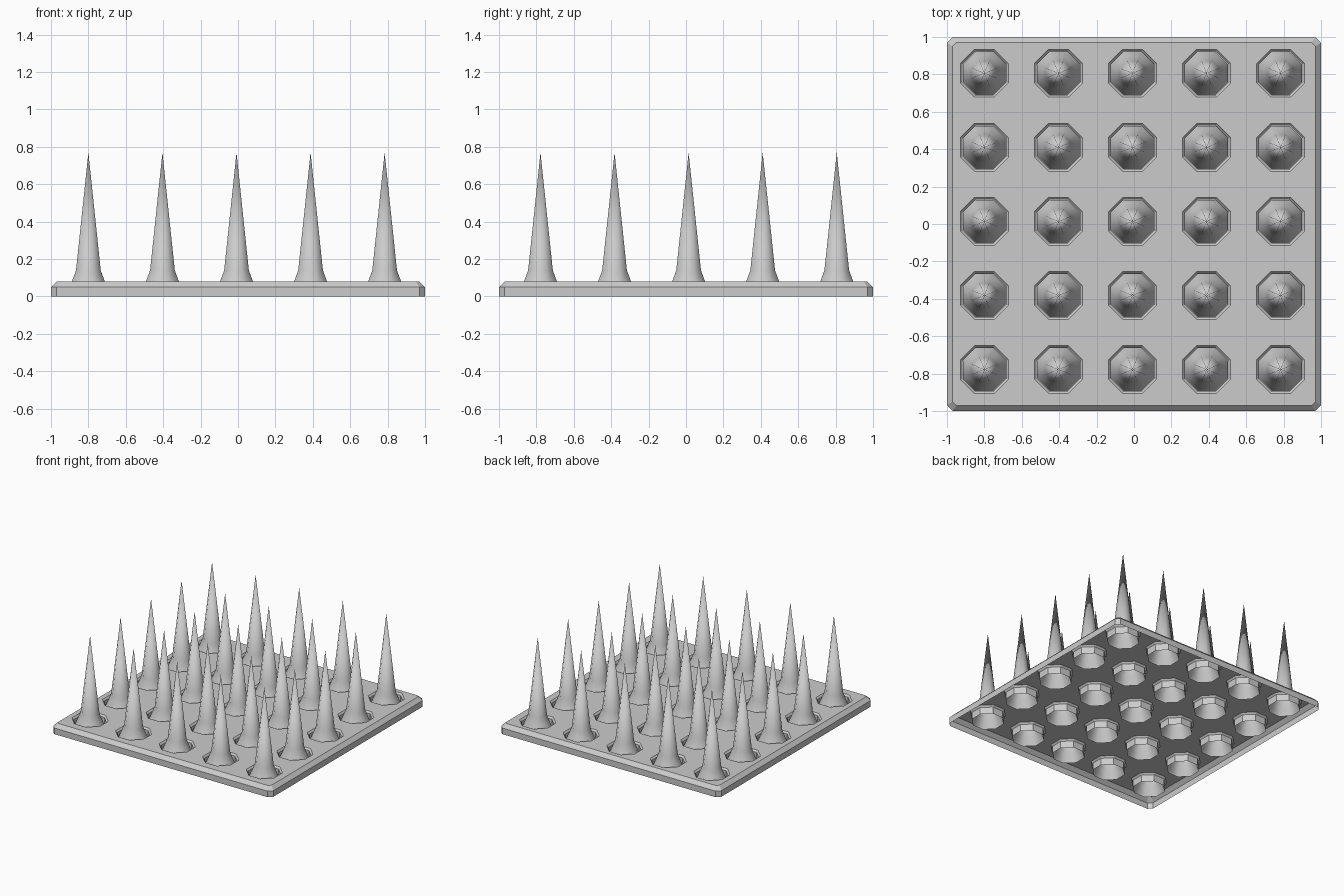
import bpy, bmesh, math
from mathutils import Vector

if "Cube" in bpy.data.objects:
    bpy.data.objects.remove(bpy.data.objects["Cube"])

XS = [-0.80 + 0.396 * i for i in range(5)]
YS = [-0.778 + 0.396 * i for i in range(5)]


def octagon(bm, cx, cy, apothem, z):
    r = apothem / math.cos(math.pi / 8)
    return [bm.verts.new((cx + r * math.cos(math.pi / 8 + k * math.pi / 4),
                          cy + r * math.sin(math.pi / 8 + k * math.pi / 4), z)) for k in range(8)]


def cut_square(bm, half, cut, z):
    h, c = half, half - cut
    return [bm.verts.new((x, y, z)) for x, y in
            [(h, -c), (h, c), (c, h), (-c, h), (-h, c), (-h, -c), (-c, -h), (c, -h)]]


def bridge(bm, low, high):
    # quads between two rings, low ring to high ring, facing outwards
    n = len(low)
    for i in range(n):
        j = (i + 1) % n
        bm.faces.new((low[i], low[j], high[j], high[i]))


def loop_edges(bm, ring):
    return [bm.edges.new((ring[i], ring[(i + 1) % len(ring)])) for i in range(len(ring))]


def finish(bm, name, angle):
    me = bpy.data.meshes.new(name)
    bm.to_mesh(me)
    bm.free()
    ob = bpy.data.objects.new(name, me)
    bpy.context.collection.objects.link(ob)
    bpy.ops.object.select_all(action='DESELECT')
    ob.select_set(True)
    bpy.context.view_layer.objects.active = ob
    bpy.ops.object.shade_smooth_by_angle(angle=math.radians(angle))
    return ob


# base plate: top sheet with octagonal openings, open underneath
bm = bmesh.new()
top = cut_square(bm, 0.97, 0.02, 0.08)
rims = [octagon(bm, x, y, 0.128, 0.08) for x in XS for y in YS]
edges = loop_edges(bm, top)
for ring in rims:
    edges += loop_edges(bm, ring)
bmesh.ops.triangle_fill(bm, use_beauty=True, use_dissolve=False, edges=edges, normal=Vector((0, 0, 1)))
for f in bm.faces:
    if f.normal.z < 0:
        f.normal_flip()

# plate bevel and sides
shoulder = cut_square(bm, 1.0, 0.03, 0.05)
bridge(bm, shoulder, top)
bridge(bm, cut_square(bm, 1.0, 0.03, 0.0), shoulder)

# sockets: chamfered collars hanging below each opening
k = 0
for x in XS:
    for y in YS:
        neck = octagon(bm, x, y, 0.116, 0.066)
        foot = octagon(bm, x, y, 0.116, 0.01)
        bridge(bm, rims[k], neck)
        bridge(bm, neck, foot)
        k += 1
finish(bm, "base_plate", 30)

# spikes: flared foot and long tapering point, hollow underneath
bm = bmesh.new()
for x in XS:
    for y in YS:
        rings = [octagon(bm, x, y, a, z) for a, z in ((0.115, 0.01), (0.088, 0.08), (0.066, 0.14))]
        bridge(bm, rings[0], rings[1])
        bridge(bm, rings[1], rings[2])
        tip = bm.verts.new((x, y, 0.77))
        for i in range(8):
            bm.faces.new((rings[2][i], rings[2][(i + 1) % 8], tip))
finish(bm, "spikes", 60)
